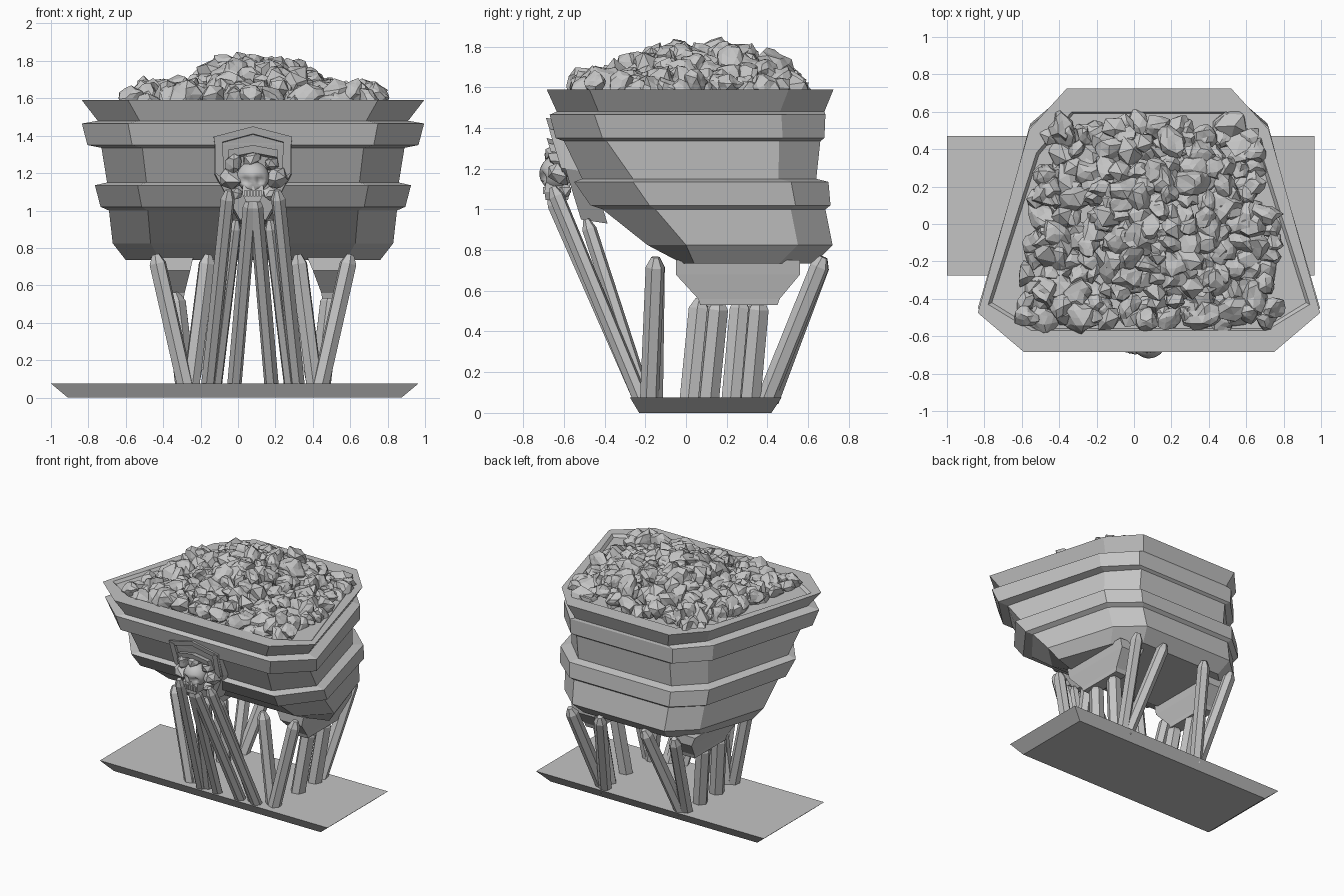
import bpy, bmesh, math, random
from mathutils import Vector, Matrix

random.seed(7)
if "Cube" in bpy.data.objects:
    bpy.data.objects.remove(bpy.data.objects["Cube"])

stone = bpy.data.materials.new("stone grey")
stone.use_nodes = True
grey = (0.55, 0.55, 0.55, 1)
stone.diffuse_color = grey
stone.node_tree.nodes["Principled BSDF"].inputs["Base Color"].default_value = grey
CX = 0.08  # bucket centre line


def finish(bm, name):
    bmesh.ops.recalc_face_normals(bm, faces=bm.faces[:])
    mesh = bpy.data.meshes.new(name)
    bm.to_mesh(mesh)
    bm.free()
    mesh.materials.append(stone)
    obj = bpy.data.objects.new(name, mesh)
    bpy.context.collection.objects.link(obj)
    return obj


def loft(bm, rings):
    """Skin a stack of point loops and cap both ends."""
    loops = [[bm.verts.new(p) for p in ring] for ring in rings]
    n = len(loops[0])
    for a, b in zip(loops, loops[1:]):
        for i in range(n):
            j = (i + 1) % n
            bm.faces.new((a[i], a[j], b[j], b[i]))
    bm.faces.new(loops[0])
    bm.faces.new(loops[-1])


def rect(x0, x1, y0, y1, z):
    return [(x0, y0, z), (x1, y0, z), (x1, y1, z), (x0, y1, z)]


# Base slab with undercut edges
bm = bmesh.new()
loft(bm, [rect(-.91, .875, -.23, .42, 0), rect(-1, .965, -.275, .47, .075)])
finish(bm, "base_slab")


# Bucket: stacked eight-sided rings, squarer at the back towards the bottom
def bucket_ring(z, half, front, wide, back):
    low = min(1, max(0, (1.5 - z) / .5))
    right = [(half * .73, front), (half, wide),
             (half * (.7 + .08 * low), back - .22 + .05 * low), (half * (.48 + .05 * low), back)]
    pts = right + [(-x, y) for x, y in reversed(right)]
    return [(CX + x, y, z) for x, y in pts]


levels = [  # height, half width, front, widest point, back
    (.735, .68, -.02, .04, .63), (.825, .75, -.19, 0, .72),
    (1.0, .77, -.41, -.15, .685), (1.02, .815, -.47, -.18, .71),
    (1.135, .845, -.55, -.26, .70), (1.15, .78, -.51, -.26, .64),
    (1.335, .81, -.60, -.39, .66), (1.35, .885, -.64, -.41, .68),
    (1.465, .915, -.67, -.45, .685), (1.48, .83, -.635, -.43, .68),
    (1.59, .915, -.685, -.475, .725),
    (1.59, .86, -.57, -.43, .60), (1.57, .84, -.56, -.42, .59)]
bm = bmesh.new()
loft(bm, [bucket_ring(*level) for level in levels])
finish(bm, "bucket")


# Rubble heap
def rock(bm, centre, size):
    detail = random.choice((1, 2, 2))
    made = bmesh.ops.create_icosphere(bm, subdivisions=detail, radius=1)["verts"]
    cuts = [Vector([random.gauss(0, 1) for _ in range(3)]).normalized() for _ in range(9)]
    spin = Matrix.Rotation(random.uniform(0, 6), 3, cuts[0])
    stretch = Vector([random.uniform(.7, 1.25) for _ in range(3)])
    for v in made:
        p = v.co.copy()
        for c in cuts:  # chop flat facets
            over = p.dot(c) - .7
            if over > 0:
                p -= c * over
        p *= random.uniform(.86, 1.2)
        v.co = centre + spin @ (p * stretch) * size


bm = bmesh.new()
for i in range(18):
    for j in range(14):
        x = -.64 + i * .085 + random.uniform(-.03, .03)
        y = -.5 + j * .079 + random.uniform(-.03, .03)
        off = abs(x - CX)
        if off > .69 - max(0, y + .2) * .2 or off + y > 1.03 or y > .54:
            continue
        spread = ((x - .1) / .37) ** 2 + ((y - .08) / .42) ** 2
        z = 1.58 + .155 * math.exp(-spread ** 1.4) + random.uniform(-.02, .04)
        rock(bm, Vector((x, y, z)), random.uniform(.062, .095))
finish(bm, "rubble")


# Struts: hexagonal posts with pointed tops
def strut(name, foot, tip, radius=.047):
    foot, tip = Vector(foot), Vector(tip)
    axis = (tip - foot).normalized()
    turn = axis.to_track_quat('Z', 'Y')
    bm = bmesh.new()
    rings = []
    for centre, r in ((foot, radius), (tip - axis * .05, radius), (tip, radius * .45)):
        rings.append([centre + turn @ Vector((r * math.cos(a * math.pi / 3),
                                              r * math.sin(a * math.pi / 3), 0))
                      for a in range(6)])
    loft(bm, rings)
    finish(bm, name)


for side, label in ((1, "left"), (-1, "right")):
    for place, y_foot, y_tip, outer, inner in (("front", -.18, -.15, .52, .24),
                                               ("back", .39, .675, .45, .19)):
        strut(f"{label}_{place}_outer_strut", (CX + side * .36, y_foot, .06),
              (CX + side * outer, y_tip, .765))
        strut(f"{label}_{place}_inner_strut", (CX + side * .33, y_foot + .02, .06),
              (CX + side * inner, y_tip, .765))
    # long front props leaning up to the emblem
    strut(f"{label}_long_prop", (CX + side * .24, -.22, .06), (CX + side * .13, -.655, 1.11), .039)
    strut(f"{label}_centre_prop", (CX + side * .10, -.22, .06), (CX + side * .012, -.665, 1.07), .039)
    strut(f"{label}_rear_prop", (CX + side * .2, -.2, .06), (CX + side * .09, -.49, .95), .036)
    # short posts beneath the hopper
    shift = .045 * side
    strut(f"{label}_short_post_a", (CX + side * .36, .065 + shift, .06),
          (CX + side * .42, .115 + shift, .56), .055)
    strut(f"{label}_short_post_b", (CX + side * .36, .27 + shift, .06),
          (CX + side * .42, .315 + shift, .56), .055)
    # hopper
    mid = CX + side * .42
    bm = bmesh.new()
    loft(bm, [rect(mid - .05, mid + .05, .07, .45, .53),
              rect(mid - .055, mid + .055, .06, .46, .56),
              rect(mid - .1, mid + .085, -.05, .56, .68),
              rect(mid - .13, mid + .1, -.05, .56, .75)])
    finish(bm, f"{label}_hopper")


# Emblem shield on the sloping front
def slope(z):
    return -.685 + (1.4 - z) * .31


def plate(name, half_outline, lift, depth):
    pts = half_outline + [(-x, z) for x, z in reversed(half_outline) if x > 0]
    bm = bmesh.new()
    loft(bm, [[(CX + x, slope(z) - lift, z) for x, z in pts],
              [(CX + x, slope(z) + depth, z - .02) for x, z in pts]])
    return finish(bm, name)


plate("shield", [(0, 1.44), (.205, 1.39), (.205, 1.20), (.13, 1.06), (.07, .95)], -.03, .16)
plate("shield_hood", [(0, 1.45), (.21, 1.395), (.205, 1.355), (0, 1.41)], -.012, .12)
plate("shield_brow", [(0, 1.35), (.13, 1.325), (.13, 1.285), (0, 1.31)], .015, .08)
for side, label in ((1, "left"), (-1, "right")):
    bm = bmesh.new()
    corners = ((.165, 1.38), (.205, 1.39), (.20, 1.20), (.15, 1.16))
    loft(bm, [[(CX + side * x, slope(z) + d, z) for x, z in corners] for d in (0.01, .1)])
    finish(bm, f"{label}_shield_edge")

# Skull with pressed eye sockets and nose
SKULL = Vector((CX, -.635, 1.175))
bm = bmesh.new()
bmesh.ops.create_uvsphere(bm, u_segments=24, v_segments=18, radius=1)
sockets = [(Vector((.42, -.85, -.18)), .36, .4), (Vector((-.42, -.85, -.18)), .36, .4),
           (Vector((0, -.85, -.55)), .2, .25)]
for v in bm.verts:
    p = v.co.copy()
    for centre, reach, deep in sockets:
        gap = (p - centre).length
        if gap < reach:
            v.co.y += deep * (1 - (gap / reach) ** 2)
    if p.z < -.2:
        v.co.x *= 1 + (p.z + .2) * .25
    v.co = SKULL + Vector((v.co.x * .088, v.co.y * .085, v.co.z * .088))
skull = finish(bm, "skull")
skull.data.shade_smooth()
bm = bmesh.new()
loft(bm, [rect(CX - .035, CX + .035, -.69, -.58, 1.045),
          rect(CX - .055, CX + .055, -.695, -.57, 1.085),
          rect(CX - .055, CX + .055, -.69, -.57, 1.13)])
finish(bm, "jaw")
for i in range(6):
    x = CX - .04 + i * .016
    bm = bmesh.new()
    loft(bm, [rect(x - .006, x + .006, -.703, -.68, 1.075),
              rect(x - .006, x + .006, -.703, -.68, 1.11)])
    finish(bm, f"tooth_{i + 1}")

# Knobbly bosses around the skull
bm = bmesh.new()
for side in (1, -1):
    for x, y, z, size in ((.125, -.63, 1.17, .068), (.1, -.63, 1.25, .055), (.09, -.60, 1.09, .045)):
        rock(bm, Vector((CX + side * x, y, z)), size)
rock(bm, Vector((CX, -.64, 1.28)), .06)
finish(bm, "emblem_bosses")
